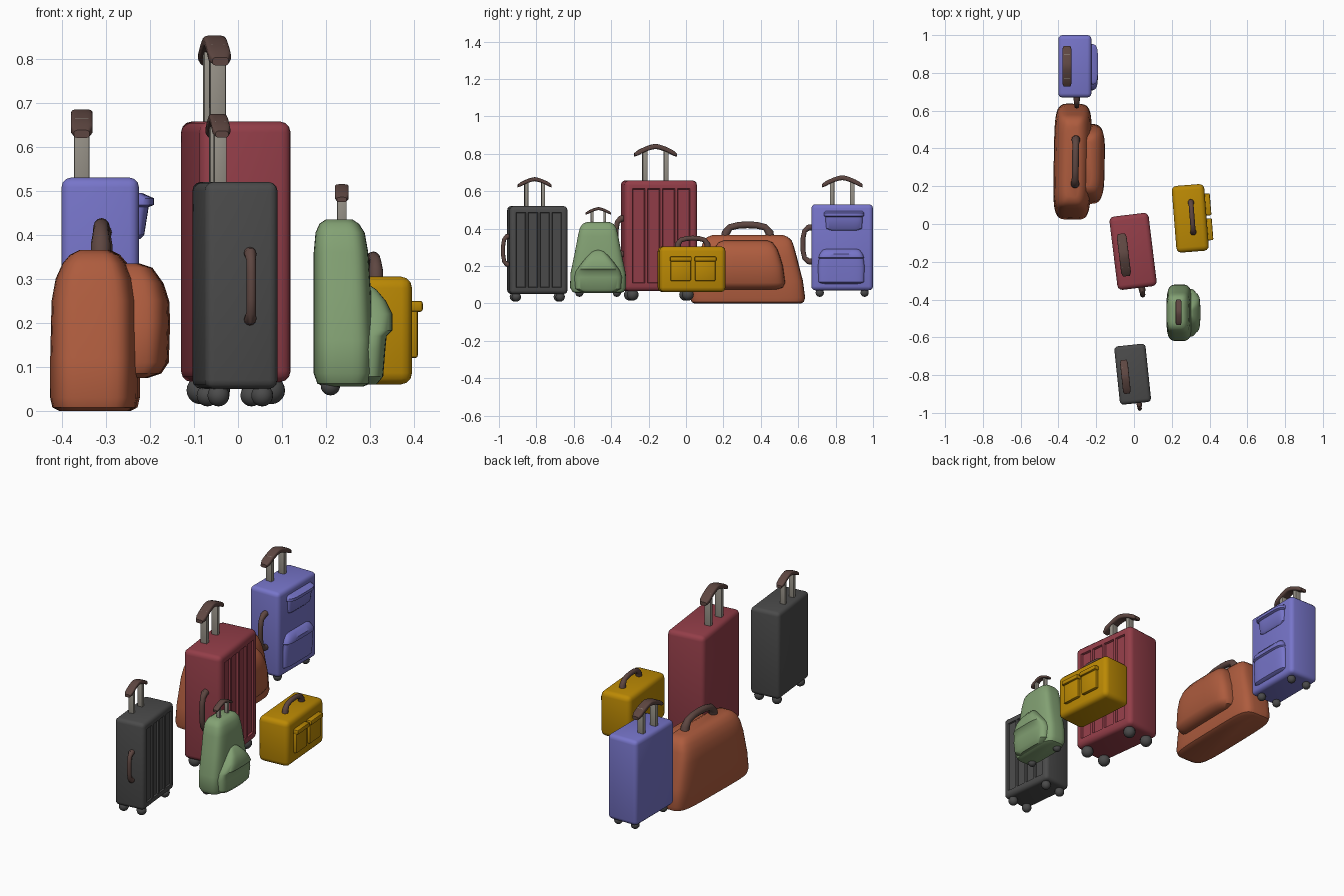
import bpy, bmesh, math
from mathutils import Matrix, Vector

if "Cube" in bpy.data.objects:
    bpy.data.objects.remove(bpy.data.objects["Cube"], do_unlink=True)


def material(name, rgb):
    col = [(c / 255) ** 2.2 for c in rgb] + [1]
    m = bpy.data.materials.new(name)
    m.use_nodes = True
    m.diffuse_color = col
    m.node_tree.nodes["Principled BSDF"].inputs["Base Color"].default_value = col
    return m


charcoal = material("charcoal", (76, 76, 76))
red = material("wine red", (146, 64, 74))
blue = material("lavender blue", (118, 116, 200))
orange = material("rust orange", (172, 92, 64))
green = material("sage green", (130, 160, 115))
yellow = material("mustard yellow", (186, 136, 12))
brown = material("dark brown", (94, 72, 67))
metal = material("warm metal", (150, 145, 135))

place = Matrix()      # transform of the bag being built
prefix = ""


def start(name, x, y, z=0, turn=0, scale=1):
    global place, prefix
    prefix = name
    place = Matrix.LocRotScale((x, y, z), Matrix.Rotation(math.radians(turn), 3, "Z"), (scale,) * 3)


def finish(name, bm, mat):
    bmesh.ops.recalc_face_normals(bm, faces=bm.faces)
    bm.transform(place)
    me = bpy.data.meshes.new(prefix + "_" + name)
    bm.to_mesh(me)
    bm.free()
    me.materials.append(mat)
    ob = bpy.data.objects.new(prefix + "_" + name, me)
    bpy.context.collection.objects.link(ob)
    bpy.ops.object.select_all(action="DESELECT")
    ob.select_set(True)
    bpy.context.view_layer.objects.active = ob
    bpy.ops.object.shade_smooth_by_angle(angle=math.radians(40))


def box_mesh(lo, hi, bevel, seg=3):
    bm = bmesh.new()
    bmesh.ops.create_cube(bm, size=1)
    lo, hi = Vector(lo), Vector(hi)
    for v in bm.verts:
        v.co = [(lo[i] + hi[i]) / 2 + v.co[i] * (hi[i] - lo[i]) for i in range(3)]
    if bevel:
        bmesh.ops.bevel(bm, geom=bm.edges[:], offset=bevel, segments=seg, profile=0.5, affect="EDGES")
    return bm


def box(name, mat, lo, hi, bevel=0.0, seg=3):
    finish(name, box_mesh(lo, hi, bevel, seg), mat)


def loft(name, mat, rings, axis="z", power=4, n=40):
    """Rounded-rectangle rings (t, centre u, half u, centre v, half v) joined along an axis."""
    bm = bmesh.new()
    loops = []
    for t, cu, hu, cv, hv in rings:
        loop = []
        for i in range(n):
            a = math.tau * (i + 0.5) / n
            c, s = math.cos(a), math.sin(a)
            u = cu + hu * math.copysign(abs(c) ** (2 / power), c)
            v = cv + hv * math.copysign(abs(s) ** (2 / power), s)
            loop.append(bm.verts.new((u, v, t) if axis == "z" else (u, t, v)))
        loops.append(loop)
    for a, b in zip(loops, loops[1:]):
        for i in range(n):
            j = (i + 1) % n
            bm.faces.new((a[i], a[j], b[j], b[i]))
    bm.faces.new(loops[0])
    bm.faces.new(loops[-1])
    finish(name, bm, mat)


def pocket(name, mat, cx, cy, rings):
    loft(name, mat, [(z, cx, hx, cy, hy) for z, hx, hy in rings], power=4.5)


def wheels(xs, ys, z, r):
    for i, x in enumerate(xs):
        for j, y in enumerate(ys):
            bm = bmesh.new()
            bmesh.ops.create_uvsphere(bm, u_segments=16, v_segments=10, radius=r,
                                      matrix=Matrix.Translation((x, y, z)))
            finish(f"wheel_{i}_{j}", bm, charcoal)


def trolley(x, y, z0, top, half):
    """Two metal poles with an arched grip on top."""
    drop, thick, wide = half * 0.4, half * 0.12, half * 0.23
    for side in (-1, 1):
        py = y + side * half * 0.5
        box(f"pole_{side}", metal, (x - half * 0.16, py - half * 0.11, z0),
            (x + half * 0.16, py + half * 0.11, top - drop * 0.45), 0.003, 2)
    rings = []
    for i in range(13):
        k = i / 6 - 1
        end = 0.7 if abs(k) == 1 else 1
        rings.append((y + k * half, x, wide * end, top - thick - drop * abs(k) ** 1.5, thick * end))
    loft("grip", brown, rings, axis="y", n=20)


def carry_handle(name, base, along, out, length, rise, r):
    """Flattened arch of tube with a thicker foot at each end."""
    base, along, out = Vector(base), Vector(along), Vector(out)
    path = [(-0.46, -0.15), (-0.45, 0.35), (-0.36, 0.8), (-0.18, 0.97), (0, 1)]
    path += [(-a, b) for a, b in path[-2::-1]]
    side = along.cross(out)
    bm = bmesh.new()
    loops = []
    n = 12
    pts = [base + along * a * length + out * b * (rise - r) for a, b in path]
    for i, p in enumerate(pts):
        tan = (pts[min(i + 1, len(pts) - 1)] - pts[max(i - 1, 0)]).normalized()
        nor = tan.cross(side)
        rr = r * (1.25 if i in (0, 1, len(pts) - 2, len(pts) - 1) else 1)
        loops.append([bm.verts.new(p + rr * (nor * math.cos(math.tau * k / n) + side * math.sin(math.tau * k / n)))
                      for k in range(n)])
    for a, b in zip(loops, loops[1:]):
        for k in range(n):
            bm.faces.new((a[k], a[(k + 1) % n], b[(k + 1) % n], b[k]))
    bm.faces.new(loops[0])
    bm.faces.new(loops[-1])
    finish(name, bm, brown)


def hard_case(mat):
    """Hard shell with four recessed strips on the +x side."""
    bm = box_mesh((-0.083, -0.155, 0.04), (0.083, 0.155, 0.51), 0.02)
    cuts = [((0, y + s * 0.026, 0), (0, 1, 0)) for y in (-0.096, -0.032, 0.032, 0.096) for s in (-1, 1)]
    cuts += [((0, 0, z), (0, 0, 1)) for z in (0.075, 0.475)]
    for co, no in cuts:
        side = [f for f in bm.faces if f.normal.x > 0.999]
        geom = {g for f in side for g in [f, *f.edges, *f.verts]}
        bmesh.ops.bisect_plane(bm, geom=list(geom), plane_co=co, plane_no=no)
        bm.normal_update()
    strips = []
    for f in bm.faces:
        c = f.calc_center_median()
        if f.normal.x > 0.999 and 0.1 < c.z < 0.45 and min(abs(abs(c.y) - y) for y in (0.032, 0.096)) < 0.005:
            strips.append(f)
    bmesh.ops.inset_individual(bm, faces=strips, thickness=0.004, depth=-0.008)
    finish("shell", bm, mat)
    wheels((-0.05, 0.05), (-0.118, 0.118), 0.025, 0.025)
    trolley(-0.04, -0.01, 0.48, 0.665, 0.09)
    carry_handle("side_handle", (0.018, -0.155, 0.273), (0, 0, 1), (0, -1, 0), 0.165, 0.042, 0.011)


# Two hard cases of one design
start("charcoal_case", -0.007, -0.795, 0.01, 6)
hard_case(charcoal)
start("red_case", -0.005, -0.145, 0.015, 7, 1.26)
hard_case(red)

# Blue soft case
start("blue_case", -0.313, 0.835)
box("body", blue, (-0.088, -0.165, 0.07), (0.088, 0.165, 0.53), 0.022)
pocket("upper_pocket", blue, 0.07, 0.01, [(0.39, 0.02, 0.08), (0.4, 0.03, 0.097), (0.45, 0.038, 0.1),
       (0.463, 0.04, 0.1), (0.468, 0.052, 0.108), (0.483, 0.052, 0.108), (0.495, 0.025, 0.1)])
pocket("lower_pocket", blue, 0.07, -0.005, [(0.105, 0.02, 0.11), (0.115, 0.035, 0.123), (0.2, 0.042, 0.125),
       (0.24, 0.042, 0.12), (0.245, 0.052, 0.122), (0.265, 0.052, 0.115), (0.285, 0.035, 0.1), (0.292, 0.02, 0.085)])
wheels((-0.05, 0.05), (-0.12, 0.12), 0.057, 0.022)
trolley(-0.042, 0, 0.5, 0.685, 0.108)
carry_handle("side_handle", (0.01, -0.165, 0.315), (0, 0, 1), (0, -1, 0), 0.2, 0.058, 0.013)

# Orange travel bag
start("orange_bag", -0.325, 0.33, turn=-1)
loft("body", orange, [(z, 0, hx, 0, hy) for z, hx, hy in [
    (0, 0.08, 0.285), (0.008, 0.095, 0.3), (0.03, 0.1, 0.307), (0.12, 0.1, 0.295), (0.25, 0.097, 0.262),
    (0.3, 0.088, 0.248), (0.335, 0.072, 0.236), (0.355, 0.055, 0.215), (0.365, 0.035, 0.19)]], power=5)
pocket("side_pocket", orange, 0.07, -0.01, [(0.075, 0.05, 0.17), (0.085, 0.08, 0.2), (0.11, 0.097, 0.212),
       (0.2, 0.1, 0.2), (0.25, 0.098, 0.185), (0.29, 0.085, 0.17), (0.325, 0.06, 0.145), (0.335, 0.03, 0.12)])
carry_handle("top_handle", (0.015, 0, 0.355), (0, 1, 0), (0, 0, 1), 0.26, 0.083, 0.018)

# Green wheeled backpack
start("green_backpack", 0.24, -0.47)
loft("body", green, [(z, cx, hx, 0, hy) for z, cx, hx, hy in [
    (0.055, 0, 0.045, 0.12), (0.062, 0, 0.06, 0.138), (0.085, 0, 0.068, 0.15), (0.16, 0, 0.068, 0.148),
    (0.27, -0.003, 0.065, 0.125), (0.36, -0.006, 0.062, 0.108), (0.405, -0.008, 0.056, 0.097),
    (0.425, -0.01, 0.045, 0.083), (0.435, -0.01, 0.03, 0.06)]])
pocket("front_pocket", green, 0.03, 0, [(0.06, 0.045, 0.09), (0.078, 0.06, 0.122), (0.14, 0.065, 0.128),
       (0.17, 0.068, 0.12), (0.183, 0.081, 0.112), (0.22, 0.081, 0.085), (0.25, 0.066, 0.06),
       (0.275, 0.045, 0.035), (0.285, 0.03, 0.015)])
wheels((-0.03,), (-0.1, 0.1), 0.057, 0.022)
trolley(-0.004, 0.002, 0.41, 0.515, 0.068)

# Yellow small case with two flap pockets
start("yellow_case", 0.298, 0.03, turn=4.5)
box("body", yellow, (-0.086, -0.177, 0.06), (0.086, 0.177, 0.305), 0.026)
for name, y in (("left", -0.066), ("right", 0.066)):
    box(name + "_pocket", yellow, (0.07, y - 0.054, 0.12), (0.102, y + 0.054, 0.235), 0.006, 2)
    box(name + "_flap", yellow, (0.07, y - 0.058, 0.225), (0.113, y + 0.058, 0.25), 0.006, 2)
carry_handle("top_handle", (0.01, 0.005, 0.3), (0, 1, 0), (0, 0, 1), 0.175, 0.062, 0.013)
